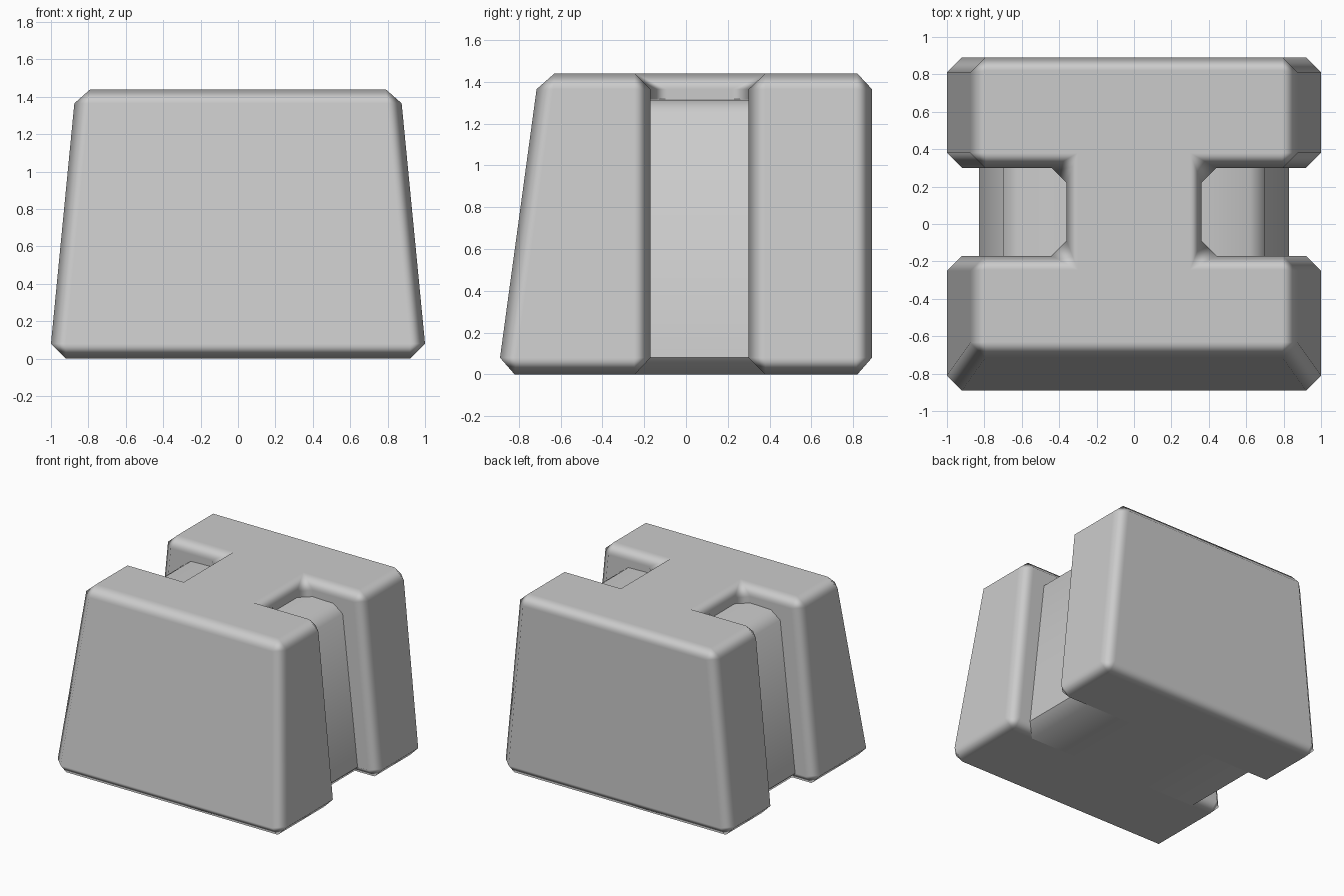
import bpy, bmesh, math
from mathutils import Vector

if "Cube" in bpy.data.objects:
    bpy.data.objects.remove(bpy.data.objects["Cube"])

CH = 0.08  # chamfer width


def h_outline(x, front, back, web, g0, g1):
    right = [(x, front), (x, g0), (web, g0), (web, g1), (x, g1), (x, back)]
    return [Vector(p) for p in right + [(-a, b) for a, b in reversed(right)]]


def chamfered(pts):
    out = []
    for i, p in enumerate(pts):
        prev, nxt = pts[i - 1], pts[(i + 1) % len(pts)]
        out += [p + (prev - p).normalized() * CH, p + (nxt - p).normalized() * CH]
    return out


def finish(bm, name):
    bmesh.ops.recalc_face_normals(bm, faces=bm.faces)
    mesh = bpy.data.meshes.new(name)
    bm.to_mesh(mesh)
    bm.free()
    ob = bpy.data.objects.new(name, mesh)
    bpy.context.collection.objects.link(ob)
    bpy.ops.object.select_all(action='DESELECT')
    ob.select_set(True)
    bpy.context.view_layer.objects.active = ob
    return ob


# Tapered H-shaped body with chamfered edges
bm = bmesh.new()


def ring(pts, z):
    return [bm.verts.new((p.x, p.y, z)) for p in pts]


bottom = ring(h_outline(0.92, -0.82, 0.82, 0.30, -0.245, 0.38), 0)
low = ring(chamfered(h_outline(1.0, -0.89, 0.89, 0.36, -0.17, 0.30)), 0.08)
high = ring(chamfered(h_outline(0.875, -0.715, 0.89, 0.36, -0.17, 0.30)), 1.365)
top = ring(h_outline(0.79, -0.63, 0.82, 0.30, -0.245, 0.38), 1.44)
n = len(low)
for i in range(n):
    j = (i + 1) % n
    bm.faces.new((low[i], low[j], high[j], high[i]))
for cap, side in ((bottom, low), (top, high)):
    m = len(cap)
    for i in range(m):
        j = (i + 1) % m
        bm.faces.new((side[2 * i], side[2 * i + 1], cap[i]))
        bm.faces.new((side[2 * i + 1], side[2 * j], cap[j], cap[i]))
    bm.faces.new(cap)
body = finish(bm, "block_body")
bpy.ops.object.shade_smooth()
wn = body.modifiers.new("Weighted normals", 'WEIGHTED_NORMAL')
wn.weight = 100

# Sloped recess panels set in both side grooves
bm = bmesh.new()
profile = [(0.30, 0), (0.75, 0), (0.83, 0.08), (0.70, 1.25), (0.62, 1.31), (0.30, 1.32)]
face = bm.faces.new([bm.verts.new((x, -0.245, z)) for x, z in profile])
ext = bmesh.ops.extrude_face_region(bm, geom=[face])
bmesh.ops.translate(bm, vec=(0, 0.625, 0),
                    verts=[v for v in ext['geom'] if isinstance(v, bmesh.types.BMVert)])
if not face.is_valid or len(bm.faces) < len(profile) + 2:
    bm.faces.new([v for v in bm.verts if v.co.y < 0])
panels = finish(bm, "recess_panels")
bpy.ops.object.shade_smooth_by_angle(angle=math.radians(50))
mirror = panels.modifiers.new("Mirror", 'MIRROR')
mirror.use_axis[0] = True
mirror.use_mirror_merge = False
